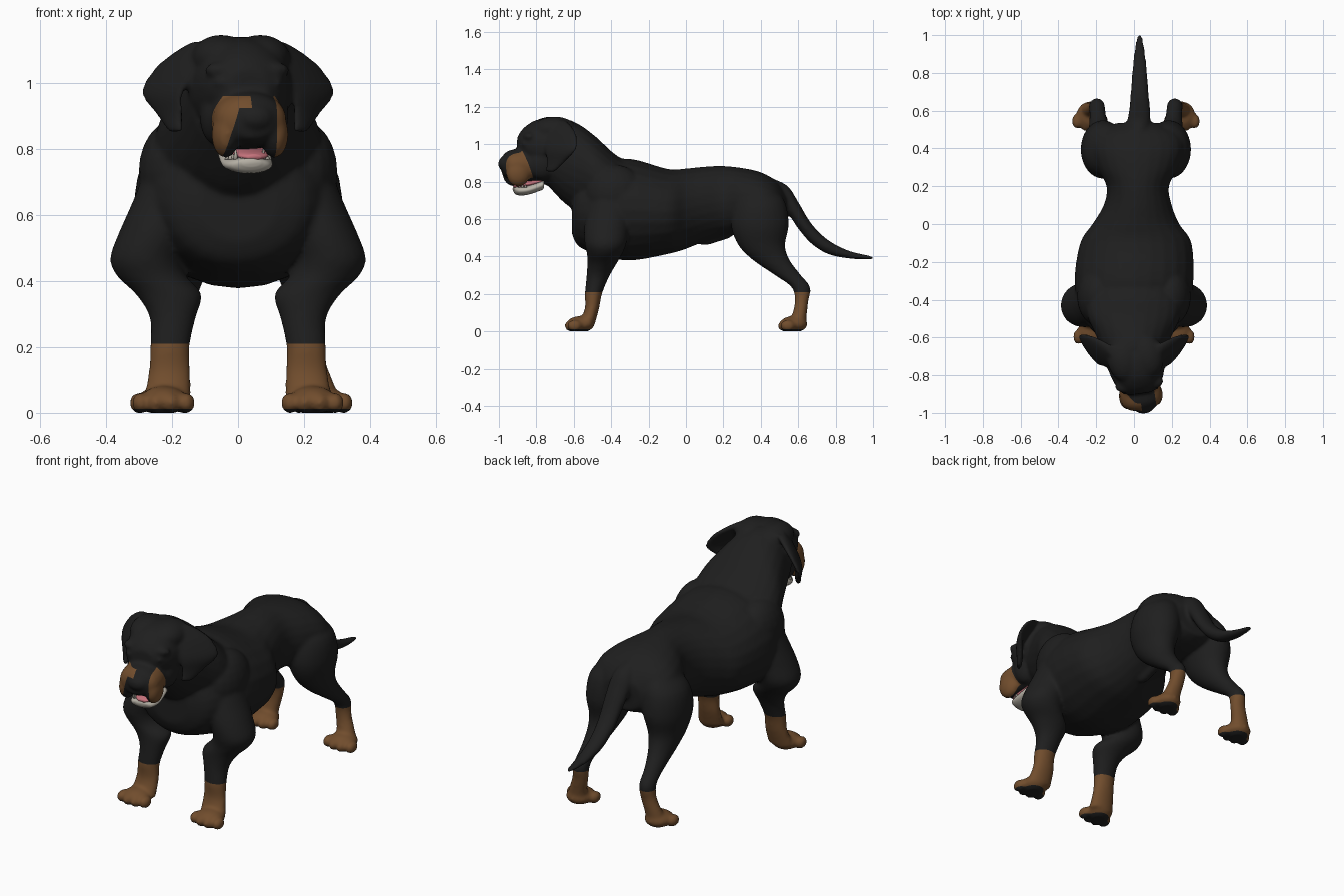
import bpy, bmesh, math
from mathutils import Matrix, Vector

if "Cube" in bpy.data.objects:
    bpy.data.objects.remove(bpy.data.objects["Cube"])


def material(name, r, g, b):
    m = bpy.data.materials.new(name)
    m.use_nodes = True
    m.diffuse_color = (r, g, b, 1)
    m.node_tree.nodes["Principled BSDF"].inputs["Base Color"].default_value = (r, g, b, 1)
    return m


BLACK = material("black fur", .0135, .0135, .0135)
TAN = material("tan fur", .165, .074, .026)
PALE = material("pale teeth and gum", .47, .44, .38)
PINK = material("pink tongue", .56, .17, .2)

# The head is turned slightly to the left about the neck
PIVOT = Vector((0, -.65, 0))
TURN = Matrix.Translation(PIVOT) @ Matrix.Rotation(.14, 4, "Z") @ Matrix.Translation(-PIVOT)
KEEP = Matrix.Identity(4)
HIND = Matrix.Translation((.01, 0, 0))


def smooth_rows(rows, steps=4):
    """Catmull-Rom interpolation through the section rows."""
    pts = [Vector(r) for r in rows]
    out = []
    for i in range(len(pts) - 1):
        a, b, c, d = pts[max(i - 1, 0)], pts[i], pts[i + 1], pts[min(i + 2, len(pts) - 1)]
        for k in range(steps):
            t = k / steps
            out.append(b + (c - a) * t / 2 + (a * 2 - b * 5 + c * 4 - d) * t * t / 2
                       + (b * 3 - a - c * 3 + d) * t ** 3 / 2)
    return out + [pts[-1]]


def loft(bm, rows, axis="z", side=1, yaw=0, mat=KEEP, seg=24):
    """Elliptical sections (x, y, z, half width, half depth) skinned along an axis."""
    rings = []
    for x, y, z, ra, rb in smooth_rows(rows):
        ring = []
        for k in range(seg):
            a = math.tau * k / seg
            u, v = ra * math.cos(a), rb * math.sin(a)
            if axis == "y":
                p = Vector((x + u, y, z + v))
            else:
                p = Vector((x + u * math.cos(yaw) - v * math.sin(yaw),
                            y + u * math.sin(yaw) + v * math.cos(yaw), z))
            p.x *= side
            ring.append(bm.verts.new(mat @ p))
        rings.append(ring)
    faces = [bm.faces.new(rings[0]), bm.faces.new(rings[-1][::-1])]
    for r, s in zip(rings, rings[1:]):
        for k in range(seg):
            n = (k + 1) % seg
            faces.append(bm.faces.new((r[k], s[k], s[n], r[n])))
    bmesh.ops.recalc_face_normals(bm, faces=faces)


def blob(bm, centre, radii, mat=KEEP):
    m = mat @ Matrix.Translation(centre) @ Matrix.Diagonal((*radii, 1))
    bmesh.ops.create_uvsphere(bm, u_segments=20, v_segments=12, radius=1, matrix=m)


def finish(bm, name, mats):
    me = bpy.data.meshes.new(name)
    bm.to_mesh(me)
    bm.free()
    for m in mats:
        me.materials.append(m)
    me.polygons.foreach_set("use_smooth", [True] * len(me.polygons))
    ob = bpy.data.objects.new(name, me)
    bpy.context.collection.objects.link(ob)
    return ob


bm = bmesh.new()
# Trunk
loft(bm, [(0, -.61, .63, .12, .11), (0, -.57, .635, .215, .185), (0, -.45, .65, .285, .245),
          (0, -.3, .65, .315, .272), (.01, -.1, .64, .295, .228), (.01, 0, .655, .23, .215),
          (.02, .1, .68, .18, .2), (.02, .2, .695, .165, .188), (.02, .3, .695, .215, .178),
          (.02, .4, .685, .245, .165), (.02, .48, .67, .215, .135), (.02, .535, .65, .11, .09)], "y")
# Neck running back into the withers
loft(bm, [(0, -.74, .95, .14, .17), (0, -.65, .91, .175, .225), (0, -.57, .87, .21, .235),
          (0, -.48, .82, .25, .218), (0, -.36, .75, .26, .182), (0, -.22, .71, .225, .173),
          (0, -.06, .69, .16, .17)], "y")
# Skull with a broad, flat crown
loft(bm, [(0, -.9, .995, .06, .05), (0, -.865, .995, .11, .095), (0, -.8, .99, .14, .14),
          (0, -.7, .98, .16, .16), (0, -.57, .96, .15, .14)], "y", mat=TURN)
for s in (-1, 1):
    blob(bm, (s * .06, -.71, 1.077), (.09, .12, .07), TURN)
# Muzzle and nose
loft(bm, [(0, -.985, .885, .062, .05), (0, -.955, .89, .1, .073), (0, -.9, .892, .112, .085),
          (0, -.83, .89, .11, .095), (0, -.74, .89, .12, .11)], "y", mat=TURN)
blob(bm, (.01, -.977, .895), (.052, .032, .038), TURN)
# Tail
loft(bm, [(.02, .44, .75, .07, .075), (.025, .54, .705, .062, .075), (.03, .6, .62, .057, .072),
          (.03, .67, .522, .05, .054), (.03, .76, .45, .043, .038), (.03, .87, .41, .034, .021),
          (.03, .97, .396, .02, .011), (.03, 1, .393, .012, .007)], "y")
# Belly sheath
loft(bm, [(.02, .08, .475, .018, .015), (.02, .12, .49, .028, .028), (.02, .24, .53, .03, .03)], "y")


def paw(x, y, mat=KEEP):
    blob(bm, (x, y, .038), (.072, .075, .044), mat)
    for i in range(4):
        off = i - 1.5
        blob(bm, (x + off * .046, y - .052 + .014 * abs(off), .03), (.027, .04, .032), mat)


for s in (-1, 1):
    # Shoulder blade, upper arm tapering down to the elbow, front leg
    blob(bm, (s * .19, -.38, .73), (.112, .16, .16))
    loft(bm, [(.2, -.4, .74, .08, .1), (.22, -.41, .64, .1, .12), (.25, -.425, .55, .11, .12),
              (.28, -.43, .47, .108, .112), (.262, -.435, .415, .105, .095),
              (.21, -.45, .36, .1, .078), (.198, -.472, .29, .07, .06), (.207, -.495, .2, .06, .046),
              (.208, -.503, .12, .064, .038), (.217, -.535, .03, .074, .045)], side=s)
    paw(s * .226, -.565)
    # Hind leg
    loft(bm, [(.12, .39, .77, .06, .08), (.16, .395, .69, .11, .135), (.175, .395, .57, .117, .155),
              (.182, .405, .46, .09, .125), (.19, .457, .38, .066, .098), (.2, .545, .3, .046, .07),
              (.205, .615, .235, .042, .05), (.212, .618, .16, .043, .036), (.235, .605, .08, .05, .04),
              (.243, .59, .03, .058, .05)], side=s, mat=HIND)
    paw(s * .243, .575, HIND)
    # Hanging lip, cheek, brow and eyelid
    blob(bm, (s * .075, -.91, .845), (.042, .065, .072), TURN)
    blob(bm, (s * .08, -.78, .9), (.055, .08, .09), TURN)
    blob(bm, (s * .075, -.85, 1.04), (.055, .035, .026), TURN)
    blob(bm, (s * .08, -.872, 1.002), (.026, .022, .013), TURN)
    # Ear flap
    loft(bm, [(.115, -.67, 1.125, .035, .022), (.148, -.67, 1.09, .08, .025),
              (.19, -.67, 1.04, .108, .022), (.23, -.67, .97, .102, .018),
              (.208, -.695, .905, .064, .017), (.19, -.725, .852, .03, .013)], side=s, yaw=.93)

dog = finish(bm, "dog_body", [BLACK, TAN])

# Fuse the parts into one smooth skin
remesh = dog.modifiers.new("fuse", "REMESH")
remesh.mode = "VOXEL"
remesh.voxel_size = .009
relax = dog.modifiers.new("relax", "SMOOTH")
relax.factor = .5
relax.iterations = 9
skin = bpy.data.meshes.new_from_object(dog.evaluated_get(bpy.context.evaluated_depsgraph_get()))
dog.modifiers.clear()
bm = bmesh.new()
bm.from_mesh(skin)
for v in bm.verts:
    v.co.z = max(v.co.z, 0)


def cut(point, normal, near):
    faces = [f for f in bm.faces if near(f.calc_center_median())]
    edges = {e for f in faces for e in f.edges}
    verts = {v for f in faces for v in f.verts}
    bmesh.ops.bisect_plane(bm, geom=[*verts, *edges, *faces], dist=1e-5,
                           plane_co=point, plane_no=normal)


# Clean colour edges on the legs, pads and muzzle: each plane is a point and a normal
for height in (.012, .21):
    cut((0, 0, height), (0, 0, 1), lambda c: c.z < .3)
HEAD = TURN.to_3x3()
PLANES = [(Vector(p), Vector(n)) for p, n in (
    ((.074, -.9, .9), (-1, 0, 0)),
    ((-.05, -.9, .9), (1, 0, -.3)),
    ((-.005, -.9, .9), (1, 0, 0)),
    ((0, -.9, .925), (0, 0, -1)),
    ((0, -.85, .87), (0, 1, .4)),
    ((0, -.9, .962), (0, 0, 1)))]
for point, normal in PLANES:
    cut(TURN @ point, HEAD @ normal, lambda c: c.y < -.8 and c.z > .7)

bm.normal_update()
BACK = TURN.inverted()
for f in bm.faces:
    c = f.calc_center_median()
    left, right, bridge, above, behind, top = [(BACK @ c - p).dot(n) < 0 for p, n in PLANES]
    leg = .012 < c.z < .21
    patch = c.z > .7 and behind and top and (left or right or (bridge and above))
    f.material_index = 1 if leg or patch else 0
    f.smooth = True
bm.to_mesh(dog.data)
bm.free()

# Lower jaw, rising toward the back of the mouth
bm = bmesh.new()
loft(bm, [(0, -.925, .76, .03, .012), (0, -.905, .752, .062, .024), (0, -.85, .757, .078, .028),
          (0, -.77, .785, .078, .03)], "y", mat=TURN)
finish(bm, "lower_jaw", [PALE])

# Tongue
bm = bmesh.new()
loft(bm, [(.01, -.925, .776, .02, .008), (.01, -.9, .78, .046, .013), (.01, -.84, .79, .055, .016),
          (.01, -.76, .81, .05, .015)], "y", mat=TURN)
finish(bm, "tongue", [PINK])

# Teeth around the front of the jaw
bm = bmesh.new()
for i in range(9):
    a = math.pi * (i + .5) / 9
    size = .032 if i in (2, 6) else .016
    spot = Vector((.066 * math.cos(a), -.86 - .05 * math.sin(a), .768 + size / 2))
    bmesh.ops.create_cone(bm, cap_ends=True, segments=8, radius1=.008, radius2=.002, depth=size,
                          matrix=TURN @ Matrix.Translation(spot))
finish(bm, "teeth", [PALE])
